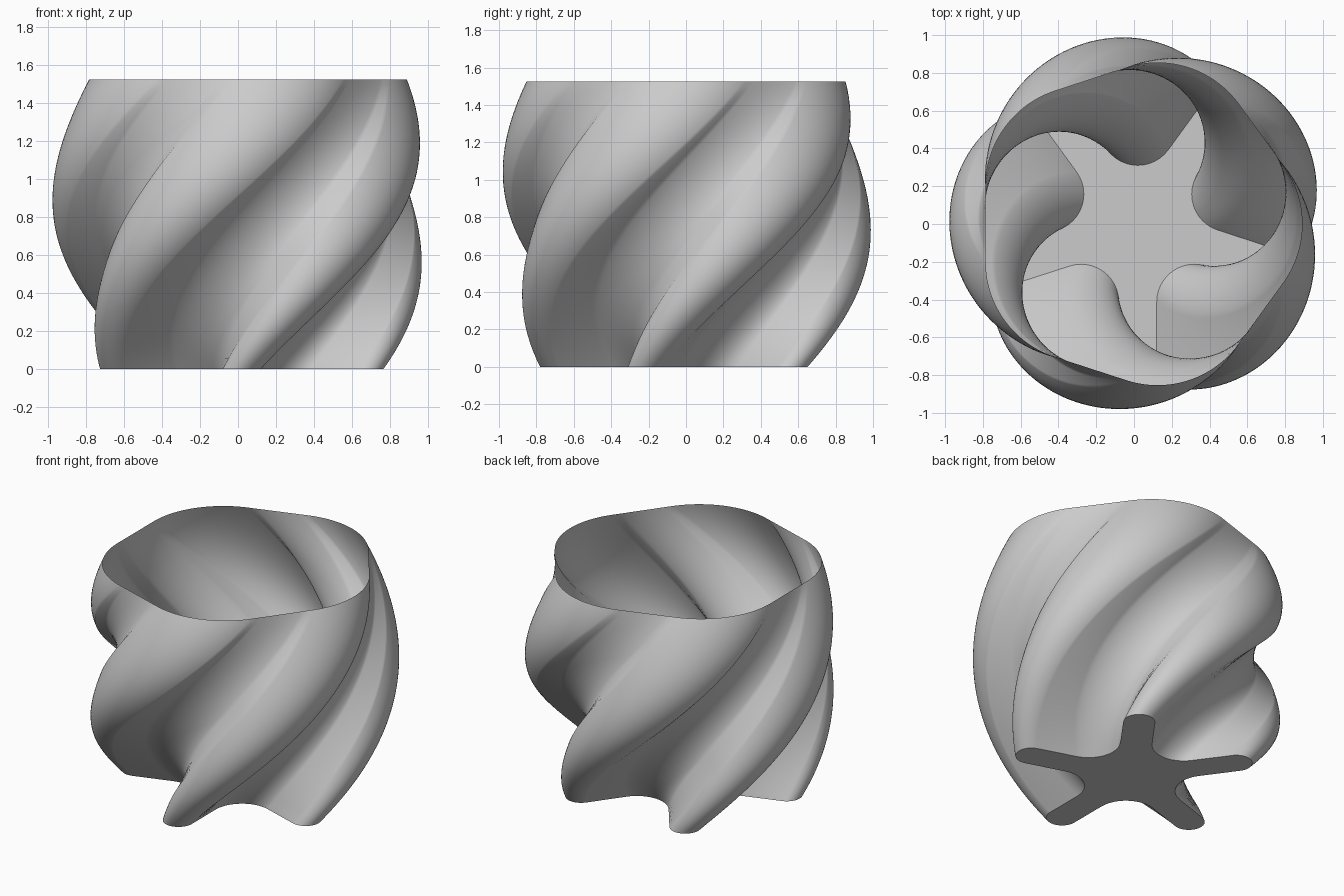
import bpy, bmesh, math
from mathutils import Vector, Matrix

cube = bpy.data.objects.get("Cube")
if cube:
    bpy.data.objects.remove(cube, do_unlink=True)

HEIGHT, TWIST, LOBES, RINGS = 1.525, math.radians(90), 5, 56
SECTOR = math.pi / LOBES
AXIS_X = 0.02
BASE_R, RIM_R, BULGE = 0.78, 0.87, 0.17
TIP_STEPS, VALLEY_STEPS = 13, 6


def arc(cx, cy, r, a0, a1, n):
    return [Vector((cx + r * math.cos(a0 + (a1 - a0) * i / n),
                    cy + r * math.sin(a0 + (a1 - a0) * i / n))) for i in range(n + 1)]


def resample(points, n):
    # evenly spaced points along a polyline
    lengths = [(b - a).length for a, b in zip(points, points[1:])]
    step, out, k, start = sum(lengths) / n, [points[0]], 0, 0.0
    for i in range(1, n):
        while start + lengths[k] < step * i:
            start += lengths[k]
            k += 1
        out.append(points[k].lerp(points[k + 1], (step * i - start) / lengths[k]))
    return out + [points[-1]]


# Half lobe of the star base: rounded tip, straight side, valley fillet
tip, d, fillet = 0.128, 0.654, 0.256
star = [p * BASE_R for p in
        arc(1 - tip, 0, tip, 0, math.pi / 2, TIP_STEPS)
        + arc(d * math.cos(SECTOR), d * math.sin(SECTOR), fillet,
              -math.pi / 2, SECTOR - math.pi, VALLEY_STEPS)]

# Half lobe of the rounded pentagon rim, evenly divided
corner = 0.61
flat = (1 - corner) * math.cos(SECTOR) + corner
rim = [p * RIM_R for p in
       resample(arc(1 - corner, 0, corner, 0, SECTOR, 30)
                + [Vector((flat * math.cos(SECTOR), flat * math.sin(SECTOR)))],
                len(star) - 1)]


def section(t):
    # blend base into rim, pushed outward in the middle, then turned
    half = []
    for a, b in zip(star, rim):
        p = a.lerp(b, t)
        half.append(p + p.normalized() * BULGE * 4 * t * (1 - t))
    lobe = [Vector((p.x, -p.y)) for p in half[:0:-1]] + half[:-1]
    ring = []
    for k in range(LOBES):
        turn = Matrix.Rotation(-math.pi / 2 + 2 * SECTOR * k + TWIST * t, 2)
        ring += [turn @ p for p in lobe]
    return ring


# Twisted wall and star-shaped floor
bm = bmesh.new()
rings = []
for j in range(RINGS + 1):
    t = j / RINGS
    rings.append([bm.verts.new((p.x + AXIS_X, p.y, HEIGHT * t)) for p in section(t)])
for low, high in zip(rings, rings[1:]):
    n = len(low)
    for i in range(n):
        k = (i + 1) % n
        bm.faces.new((low[i], low[k], high[k], high[i]))
bm.faces.new(rings[0][::-1])
mesh = bpy.data.meshes.new("twisted_bowl")
bm.to_mesh(mesh)
bm.free()

bowl = bpy.data.objects.new("twisted_bowl", mesh)
bpy.context.collection.objects.link(bowl)

grey = bpy.data.materials.new("light_grey")
grey.use_nodes = True
colour = (0.6, 0.6, 0.6, 1)
grey.diffuse_color = colour
grey.node_tree.nodes["Principled BSDF"].inputs["Base Color"].default_value = colour
mesh.materials.append(grey)

bpy.context.view_layer.objects.active = bowl
bowl.select_set(True)
bpy.ops.object.shade_smooth_by_angle(angle=math.radians(40))
